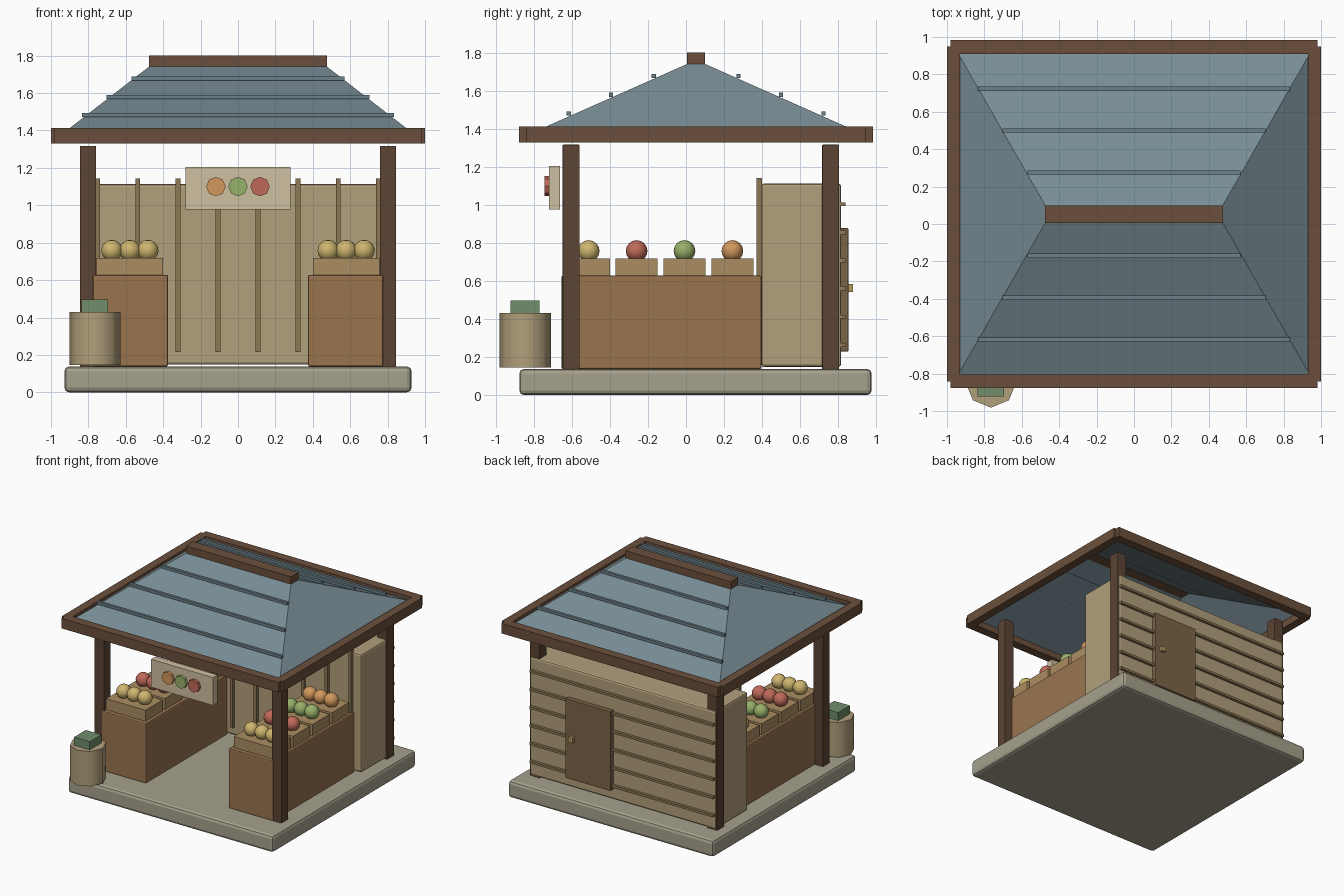
import bpy, math

if "Cube" in bpy.data.objects:
    bpy.data.objects.remove(bpy.data.objects["Cube"])

CY = 0.053  # depth centre of platform and roof


def mat(name, r, g, b):
    m = bpy.data.materials.new(name)
    m.diffuse_color = [(c / 255) ** 2.2 for c in (r, g, b)] + [1]
    m.use_nodes = True
    m.node_tree.nodes["Principled BSDF"].inputs["Base Color"].default_value = m.diffuse_color
    return m


STONE = mat("stone", 165, 160, 140)
DARK = mat("dark_wood", 92, 70, 55)
TRIM = mat("roof_trim", 106, 80, 62)
ROOF = mat("roof_blue", 120, 140, 148)
BATTEN = mat("batten_blue", 108, 128, 136)
WALL = mat("wall_tan", 176, 158, 122)
SLAT = mat("slat_brown", 140, 118, 84)
DOOR = mat("door_brown", 122, 100, 72)
COUNTER = mat("counter_wood", 152, 116, 80)
CRATE = mat("crate_wood", 170, 140, 98)
BOARD = mat("board_cream", 205, 190, 158)
KNOB = mat("knob_brass", 180, 155, 95)
GREENBOX = mat("box_green", 112, 140, 108)
YELLOW = mat("fruit_yellow", 205, 180, 110)
RED = mat("fruit_red", 190, 105, 90)
GREEN = mat("fruit_green", 150, 175, 105)
ORANGE = mat("fruit_orange", 208, 150, 92)


def box(name, x, y, z, m, bevel=0):
    """Box from (min, max) ranges on each axis."""
    bpy.ops.mesh.primitive_cube_add(size=1, location=[sum(r) / 2 for r in (x, y, z)])
    o = bpy.context.object
    o.name = name
    o.scale = [r[1] - r[0] for r in (x, y, z)]
    bpy.ops.object.transform_apply(location=False, rotation=False, scale=True)
    o.data.materials.append(m)
    if bevel:
        b = o.modifiers.new("bevel", 'BEVEL')
        b.width, b.segments = bevel, 2
    return o


def mid(c, w):
    return (c - w / 2, c + w / 2)


# Platform
box("platform", (-0.928, 0.928), (-0.877, 0.977), (0, 0.138), STONE, 0.025)

# Corner posts
for sx in (-1, 1):
    for y in (-0.604, 0.761):
        box("corner_post", mid(sx * 0.802, 0.088), mid(y, 0.09), (0.135, 1.317), DARK, 0.004)

# Storage block behind the stall, with vertical and horizontal slats
box("back_block", (-0.838, 0.838), (0.396, 0.816), (0.148, 1.113), WALL, 0.015)
for i in range(8):
    box("front_slat", mid(-0.75 + i * 0.2143, 0.026), (0.372, 0.40), (0.215, 1.143), SLAT)
for i in range(6):
    box("rear_slat", (-0.83, 0.83), (0.81, 0.838), mid(0.264 + i * 0.148, 0.02), SLAT)
box("rear_door", mid(0.29, 0.41), (0.81, 0.854), (0.23, 0.878), DOOR, 0.004)
box("door_knob", mid(0.43, 0.04), (0.85, 0.879), mid(0.563, 0.042), KNOB)

# Counters, crates and fruit on both sides
for sx in (-1, 1):
    box("counter", mid(sx * 0.575, 0.402), (-0.655, 0.398), (0.138, 0.628), COUNTER, 0.008)
    for i, m in enumerate((YELLOW, RED, GREEN, ORANGE)):
        y = -0.512 + i * 0.252
        box("crate", mid(sx * 0.578, 0.355), mid(y, 0.222), (0.622, 0.718), CRATE)
        for dx in (-0.096, 0, 0.096):
            bpy.ops.mesh.primitive_uv_sphere_add(segments=12, ring_count=8, radius=0.057,
                                                 location=(sx * 0.578 + dx, y, 0.758))
            f = bpy.context.object
            f.name = "fruit"
            f.data.materials.append(m)
            bpy.ops.object.shade_smooth()

# Hanging sign with three discs
box("sign_board", (-0.28, 0.28), (-0.722, -0.664), (0.977, 1.205), BOARD)
for x, m in ((-0.118, ORANGE), (0, GREEN), (0.118, RED)):
    bpy.ops.mesh.primitive_cylinder_add(vertices=8, radius=0.052, depth=0.03,
                                        location=(x, -0.729, 1.1),
                                        rotation=(math.pi / 2, 0, 0))
    bpy.context.object.name = "sign_disc"
    bpy.context.object.data.materials.append(m)

# Barrel with a small box on top
bpy.ops.mesh.primitive_cylinder_add(vertices=8, radius=0.136, depth=0.285,
                                    location=(-0.765, -0.846, 0.288))
barrel = bpy.context.object
barrel.name = "barrel"
barrel.data.materials.append(WALL)
bpy.ops.object.shade_smooth_by_angle(angle=math.radians(50))
box("barrel_box", mid(-0.765, 0.142), mid(-0.847, 0.152), (0.428, 0.497), GREENBOX)

# Hipped roof shell, open at the bottom
verts = []
for hx, hy, z in ((0.955, 0.885, 1.37), (0.475, 0.047, 1.742)):
    verts += [(a * hx, CY + b * hy, z) for a, b in ((-1, -1), (1, -1), (1, 1), (-1, 1))]
me = bpy.data.meshes.new("roof")
me.from_pydata(verts, [], [(i, (i + 1) % 4, (i + 1) % 4 + 4, i + 4) for i in range(4)])
me.materials.append(ROOF)
bpy.context.collection.objects.link(bpy.data.objects.new("roof", me))

# Ridge, eave boards and roof battens
box("ridge_beam", (-0.475, 0.475), mid(CY, 0.094), (1.74, 1.802), TRIM)
for s in (-1, 1):
    box("eave_board_long", (-0.98, 0.98), mid(CY + s * 0.894, 0.074), (1.33, 1.412), TRIM)
    box("eave_board_side", mid(s * 0.965, 0.07), mid(CY, 1.79), (1.33, 1.412), TRIM)
    for dy, z, hx in ((0.223, 1.678, 0.57), (0.447, 1.58, 0.703), (0.67, 1.482, 0.833)):
        box("roof_batten", (-hx, hx), mid(CY + s * dy, 0.022), mid(z, 0.022), BATTEN)
